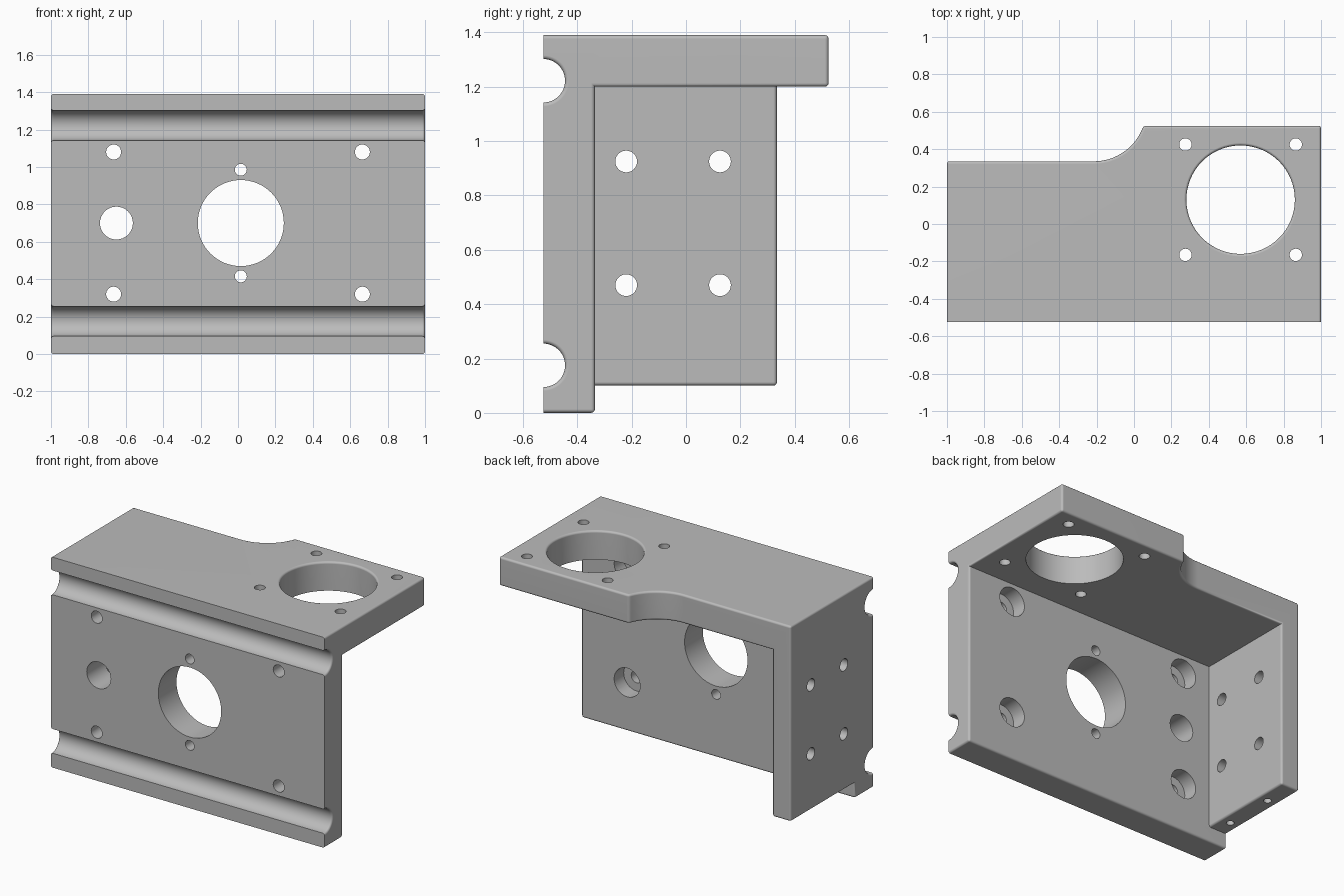
import bpy, bmesh, math
from mathutils import Vector, Matrix

cube = bpy.data.objects.get("Cube")
if cube:
    bpy.data.objects.remove(cube, do_unlink=True)

FRONT, BACK, HEIGHT = -0.525, 0.525, 1.39
WALL, STEP, SHELF = -0.335, 0.335, 1.2   # rear of wall, shallow depth, shelf underside
CHEEK = -0.865                           # inner face of the side cheek
MID = 0.70                               # height of the main bore


def make_object(name, bm):
    bmesh.ops.recalc_face_normals(bm, faces=bm.faces)
    mesh = bpy.data.meshes.new(name)
    bm.to_mesh(mesh)
    bm.free()
    obj = bpy.data.objects.new(name, mesh)
    bpy.context.collection.objects.link(obj)
    return obj


def box(low, high):
    low, high = Vector(low), Vector(high)
    bm = bmesh.new()
    bmesh.ops.create_cube(bm, size=1)
    for v in bm.verts:
        v.co = (low + high) / 2 + v.co * (high - low)
    return make_object("cutter", bm)


def rod(start, end, radius, sides=32):
    start, end = Vector(start), Vector(end)
    axis = end - start
    turn = axis.to_track_quat('Z', 'Y').to_matrix().to_4x4()
    bm = bmesh.new()
    bmesh.ops.create_cone(bm, cap_ends=True, segments=sides, radius1=radius,
                          radius2=radius, depth=axis.length,
                          matrix=Matrix.Translation((start + end) / 2) @ turn)
    return make_object("cutter", bm)


def cut(obj, cutter):
    cutter.hide_render = True
    mod = obj.modifiers.new("cut", 'BOOLEAN')
    mod.operation, mod.solver, mod.object = 'DIFFERENCE', 'EXACT', cutter
    graph = bpy.context.evaluated_depsgraph_get()
    mesh = bpy.data.meshes.new_from_object(obj.evaluated_get(graph))
    obj.modifiers.clear()
    obj.data = mesh
    bpy.data.objects.remove(cutter, do_unlink=True)


# Solid block with the stepped plan outline
radius, bend = 0.28, -0.215
sweep = math.acos((radius - (BACK - STEP)) / radius)
outline = [(-1, FRONT), (1, FRONT), (1, BACK)]
for i in range(16, -1, -1):
    a = sweep * i / 16
    outline.append((bend + radius * math.sin(a), STEP + radius * (1 - math.cos(a))))
outline.append((-1, STEP))
bm = bmesh.new()
base = bm.faces.new([bm.verts.new((x, y, 0)) for x, y in outline])
top = bmesh.ops.extrude_face_region(bm, geom=[base])["geom"]
bmesh.ops.translate(bm, vec=(0, 0, HEIGHT),
                    verts=[g for g in top if isinstance(g, bmesh.types.BMVert)])
bracket = make_object("mounting_bracket", bm)

# Hollow out the block, leaving wall, shelf and cheek
cut(bracket, box((CHEEK, WALL, -1), (2, 2, SHELF)))
cut(bracket, box((-2, WALL, -1), (2, 2, 0.1)))

# Rail grooves across the front, and the large shelf bore
for z in (0.175, 1.222):
    cut(bracket, rod((-2, FRONT, z), (2, FRONT, z), 0.08, 48))
bore = Vector((0.57, 0.13))
cut(bracket, rod((*bore, 1), (*bore, 2), 0.29, 64))

# Round the outer edges, keeping the front face and bore underside crisp
bm = bmesh.new()
bm.from_mesh(bracket.data)
bmesh.ops.remove_doubles(bm, verts=bm.verts, dist=0.0001)
bmesh.ops.dissolve_limit(bm, angle_limit=0.01, verts=bm.verts, edges=bm.edges)


def is_rounded(edge):
    if len(edge.link_faces) != 2 or edge.calc_face_angle_signed() < math.radians(50):
        return False
    if all(v.co.y < FRONT + 0.001 for v in edge.verts):
        return False
    middle = (edge.verts[0].co + edge.verts[1].co) / 2
    return not ((middle.xy - bore).length < 0.3 and middle.z < SHELF + 0.01)


bmesh.ops.bevel(bm, geom=[e for e in bm.edges if is_rounded(e)], offset=0.014,
                offset_type='OFFSET', segments=3, profile=0.5, affect='EDGES',
                clamp_overlap=False)
bm.to_mesh(bracket.data)
bm.free()


def wall_hole(x, z, r, sides=32, start=-1.0):
    cut(bracket, rod((x, start, z), (x, -0.2, z), r, sides))


# Wall: main bore with two pilot holes, side port, counterbored corner holes
wall_hole(0.015, MID, 0.23, 64)
for z in (MID - 0.285, MID + 0.285):
    wall_hole(0.015, z, 0.032)
wall_hole(-0.65, MID, 0.088)
for x in (-0.665, 0.665):
    for z in (MID - 0.38, MID + 0.38):
        wall_hole(x, z, 0.04)
        wall_hole(x, z, 0.095, start=-0.435)

# Shelf: four bolt holes around the bore
for dx in (-0.295, 0.295):
    for dy in (-0.295, 0.295):
        p = bore + Vector((dx, dy))
        cut(bracket, rod((*p, 1), (*p, 2), 0.033))

# Cheek: four through holes, two small holes in its lower edge
for y in (-0.22, 0.125):
    for z in (0.47, 0.925):
        cut(bracket, rod((-1.2, y, z), (-0.8, y, z), 0.04))
    cut(bracket, rod((-0.932, y, 0), (-0.932, y, 0.25), 0.024))

# Grey metal
grey = bpy.data.materials.new("grey_metal")
grey.use_nodes = True
colour = (0.5, 0.5, 0.5, 1)
grey.diffuse_color = colour
grey.node_tree.nodes["Principled BSDF"].inputs["Base Color"].default_value = colour
bracket.data.materials.clear()
bracket.data.materials.append(grey)

# Smooth shading with crisp edges
bpy.ops.object.select_all(action='DESELECT')
bracket.select_set(True)
bpy.context.view_layer.objects.active = bracket
bpy.ops.object.shade_smooth_by_angle(angle=math.radians(35))
weighted = bracket.modifiers.new("even_normals", 'WEIGHTED_NORMAL')
weighted.keep_sharp = True
